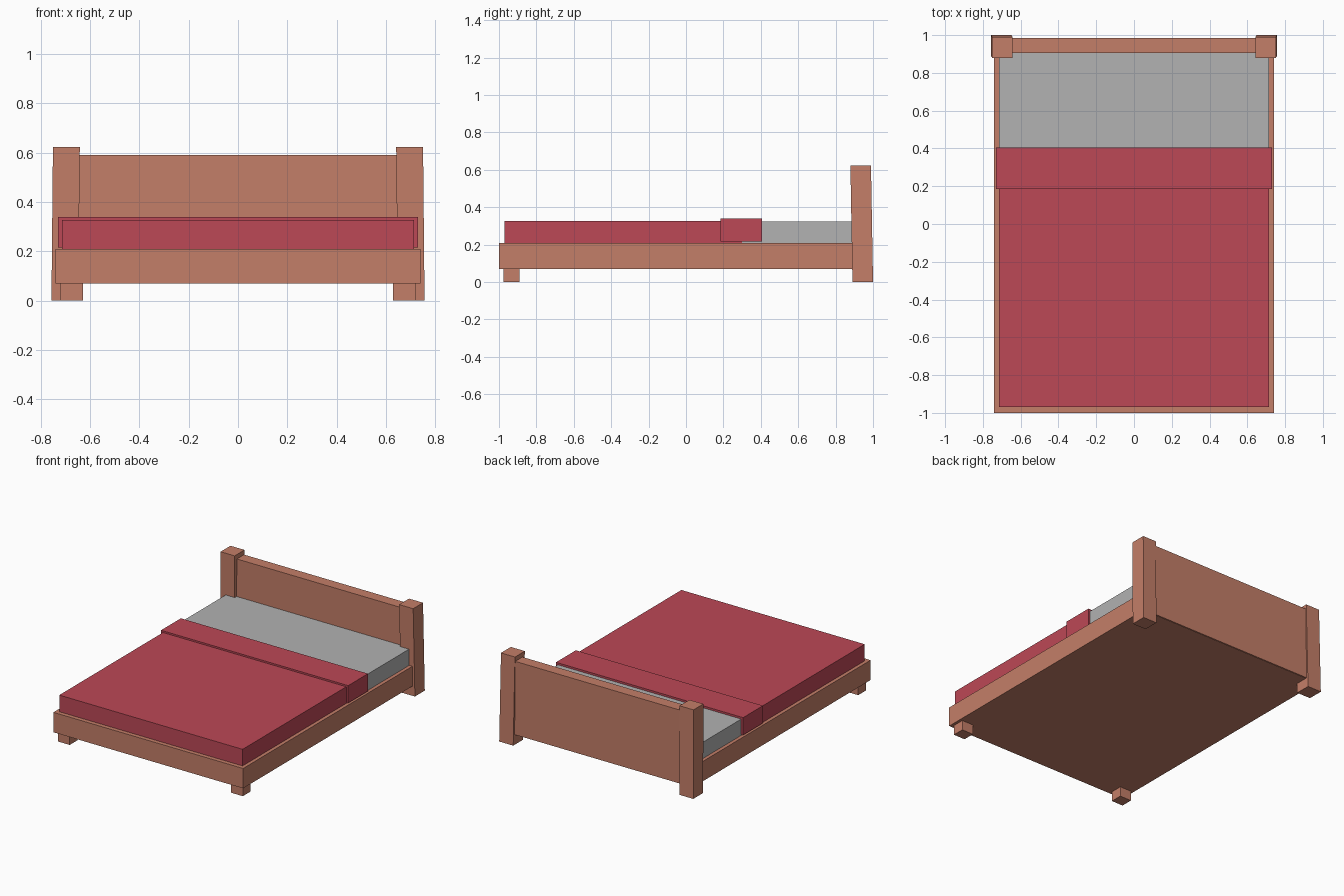
import bpy, bmesh

default = bpy.data.objects.get("Cube")
if default:
    bpy.data.objects.remove(default, do_unlink=True)


def material(name, rgb):
    m = bpy.data.materials.new(name)
    m.use_nodes = True
    m.diffuse_color = (*rgb, 1)
    m.node_tree.nodes["Principled BSDF"].inputs["Base Color"].default_value = (*rgb, 1)
    return m


wood = material("warm wood", (0.552, 0.209, 0.138))
red = material("red blanket", (0.503, 0.065, 0.093))
grey = material("grey sheet", (0.445, 0.445, 0.445))


def box(name, mat, x, y, z, lean=(0, 0)):
    """Box between (min, max) extents; lean shifts the top face in x and y."""
    bm = bmesh.new()
    bmesh.ops.create_cube(bm, size=1)
    for v in bm.verts:
        top = v.co.z > 0
        v.co = [r[0] + (c + 0.5) * (r[1] - r[0]) for c, r in zip(v.co, (x, y, z))]
        if top:
            v.co.x += lean[0]
            v.co.y += lean[1]
    mesh = bpy.data.meshes.new(name)
    bm.to_mesh(mesh)
    bm.free()
    mesh.materials.append(mat)
    ob = bpy.data.objects.new(name, mesh)
    bpy.context.collection.objects.link(ob)
    return ob


# Frame and headboard
box("bed_frame", wood, (-0.74, 0.74), (-1.0, 0.98), (0.07, 0.21))
box("headboard", wood, (-0.67, 0.67), (0.905, 0.985), (0.072, 0.59))

# Leaning head posts and short front legs, one pair per side
for side, s in (("left", 1), ("right", -1)):
    box(side + "_head_post", wood, sorted((s * 0.648, s * 0.757)),
        (0.89, 1.0), (0, 0.622), (-s * 0.006, -0.011))
    box(side + "_front_leg", wood, sorted((s * 0.63, s * 0.72)),
        (-0.975, -0.89), (0, 0.08))

# Bedding
box("mattress", grey, (-0.715, 0.715), (0.3, 0.91), (0.2, 0.325))
box("blanket", red, (-0.715, 0.715), (-0.97, 0.3), (0.2, 0.327))
box("blanket_fold", red, (-0.73, 0.73), (0.185, 0.406), (0.216, 0.339))
